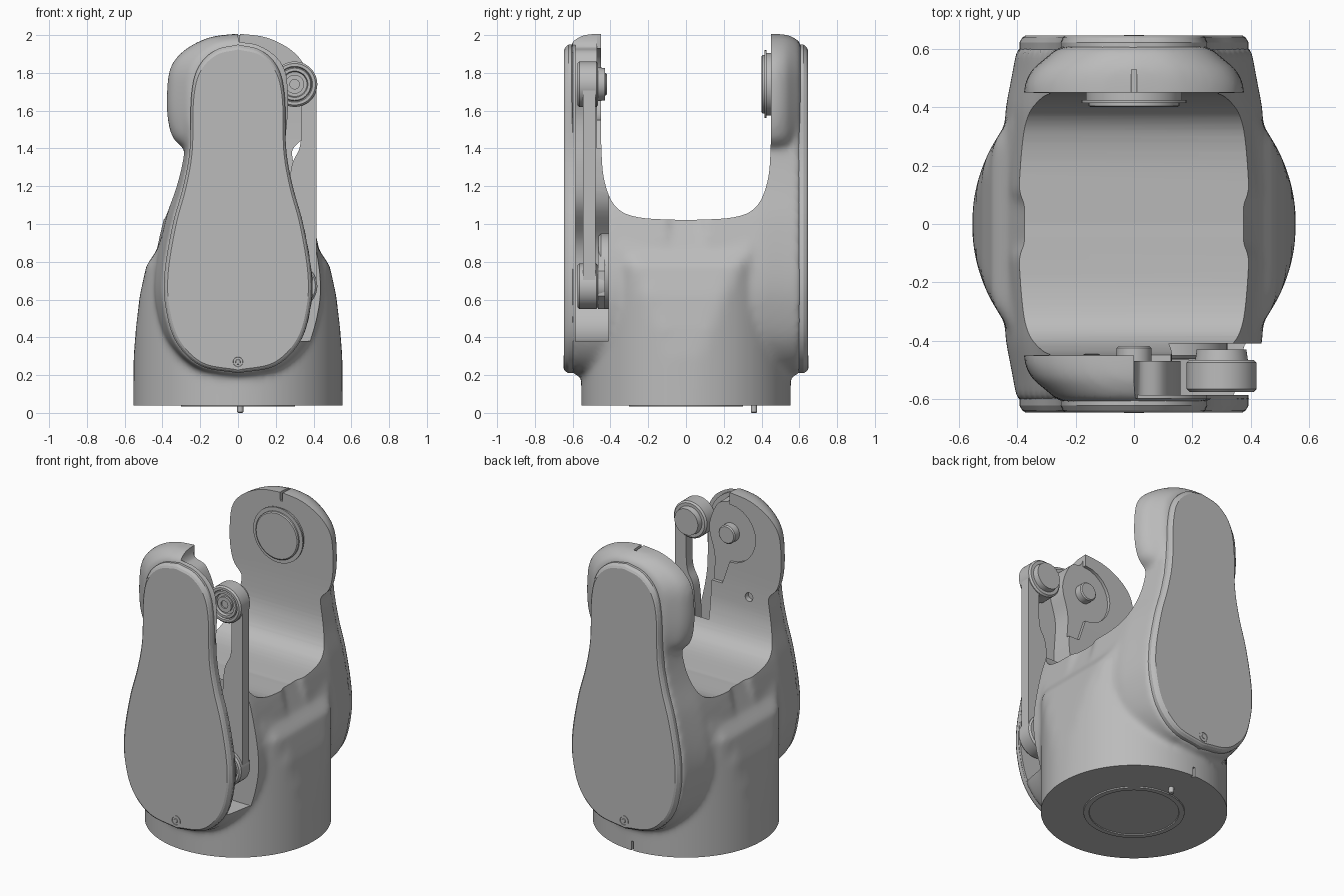
import bpy, bmesh, math
from mathutils import Vector

if "Cube" in bpy.data.objects:
    bpy.data.objects.remove(bpy.data.objects["Cube"])

grey = bpy.data.materials.new("light_grey")
grey.use_nodes = True
colour = (0.5, 0.5, 0.5, 1)
grey.diffuse_color = colour
grey.node_tree.nodes["Principled BSDF"].inputs["Base Color"].default_value = colour


def loft(name, rings):
    """Skin a list of equal-length closed rings and cap both ends."""
    bm = bmesh.new()
    loops = [[bm.verts.new(p) for p in ring] for ring in rings]
    n = len(loops[0])
    for a, b in zip(loops, loops[1:]):
        for i in range(n):
            j = (i + 1) % n
            bm.faces.new((a[i], a[j], b[j], b[i]))
    bm.faces.new(loops[0])
    bm.faces.new(loops[-1])
    bmesh.ops.recalc_face_normals(bm, faces=bm.faces)
    mesh = bpy.data.meshes.new(name)
    bm.to_mesh(mesh)
    bm.free()
    mesh.materials.append(grey)
    ob = bpy.data.objects.new(name, mesh)
    bpy.context.collection.objects.link(ob)
    return ob


def curve(pts, steps=6):
    """Smooth open curve through the points."""
    p = [Vector(q) for q in pts]
    p = [2 * p[0] - p[1]] + p + [2 * p[-1] - p[-2]]
    out = []
    for a, b, c, d in zip(p, p[1:], p[2:], p[3:]):
        for k in range(steps):
            t = k / steps
            out.append(0.5 * (2 * b + (c - a) * t + (2 * a - 5 * b + 4 * c - d) * t ** 2
                              + (3 * b - a - 3 * c + d) * t ** 3))
    return out + [p[-2]]


def mirrored(half):
    """Close a half outline that runs from the centre line back to it."""
    return half + [Vector((-q.x, q.y)) for q in half[-2:0:-1]]


def section(outline, y, sx=1, sz=1, mid=0):
    return [(q[0] * sx, y, mid + (q[1] - mid) * sz) for q in outline]


def prism(name, outline, y0, y1):
    return loft(name, [section(outline, y0), section(outline, y1)])


def turn(name, x, z, steps, n=48):
    """Round part on an axis along y from (y, radius) steps."""
    return loft(name, [[(x + r * math.cos(math.tau * i / n), y, z + r * math.sin(math.tau * i / n))
                        for i in range(n)] for y, r in steps])


def upright(name, x, y, steps, n=48):
    """Round part on a vertical axis from (z, radius) steps."""
    return loft(name, [[(x + r * math.cos(math.tau * i / n), y + r * math.sin(math.tau * i / n), z)
                        for i in range(n)] for z, r in steps])


def smooth(ob, angle=35):
    bpy.ops.object.select_all(action='DESELECT')
    ob.select_set(True)
    bpy.context.view_layer.objects.active = ob
    bpy.ops.object.shade_smooth_by_angle(angle=math.radians(angle))


def bake(ob):
    """Apply all modifiers."""
    dg = bpy.context.evaluated_depsgraph_get()
    mesh = bpy.data.meshes.new_from_object(ob.evaluated_get(dg))
    ob.modifiers.clear()
    ob.data = mesh


def cut(ob, cutter):
    m = ob.modifiers.new("cut", 'BOOLEAN')
    m.operation, m.solver, m.object = 'DIFFERENCE', 'EXACT', cutter
    bake(ob)
    bpy.data.objects.remove(cutter)


# Outlines
drop = mirrored(curve([(0, 1.95), (.12, 1.92), (.21, 1.83), (.247, 1.68), (.255, 1.4), (.29, 1.2),
                       (.345, 1), (.388, .75), (.385, .57), (.33, .38), (.2, .25), (0, .21)]))
pad = mirrored(curve([(0, 2.005), (.15, 1.985), (.28, 1.92), (.355, 1.83), (.375, 1.7), (.37, 1.55),
                      (.33, 1.44), (.22, 1.39), (0, 1.37)]))

# Round base whose sides pinch in towards the arms
widths = [(-.1, .555), (.3, .552), (.45, .54), (.62, .52), (.78, .485), (.86, .43), (1.02, .375), (1.25, .31)]
rings = []
for z, w in widths:
    ring = []
    for i in range(96):
        a = math.tau * i / 96
        ring.append((max(-w, min(w, .555 * math.cos(a))), .555 * math.sin(a), z))
    rings.append(ring)
body = loft("fork_body", rings)

# Drop-shaped cheeks and arm pads, front and back
blend = []
for s in (-1, 1):
    blend.append(loft("cheek", [section(drop, s * y, k, h, .85) for y, k, h in
                                ((.1, 1.16, 1.03), (.4, 1.12, 1.03), (.52, 1.06, 1.03), (.61, 1.02, 1.01))]))
    blend.append(loft("pad", [section(pad, s * y, k, h, 1.7) for y, k, h in
                              ((.3, 1.01, 1.01), (.48, 1, 1.01), (.53, .93, 1), (.57, .8, .95), (.605, .69, .87))]))
bpy.ops.object.select_all(action='DESELECT')
for ob in blend + [body]:
    ob.select_set(True)
bpy.context.view_layer.objects.active = body
bpy.ops.object.join()
m = body.modifiers.new("merge", 'REMESH')
m.mode, m.voxel_size = 'VOXEL', .018
m = body.modifiers.new("soften", 'SMOOTH')
m.factor, m.iterations = .5, 9
bake(body)

# Saddle between the arms
side = curve([(.45, 2.2), (.45, 1.7), (.448, 1.4), (.43, 1.22), (.37, 1.09), (.25, 1.035), (0, 1.02)])
side = side + [Vector((-q.x, q.y)) for q in side[-2::-1]]
cut(body, loft("saddle_cutter", [[(x, q.x, q.y) for q in side] for x in (-1, 1)]))
# Flat underside
cut(body, upright("floor_cutter", 0, 0, [(-.3, 1), (.04, 1)]))

# Linkage pocket in the front arm, open to the side
pocket = curve([(0, 2.1), (.01, 1.95), (.1, 1.9), (.16, 1.74), (.12, 1.55), (.13, 1.3), (.1, 1.1),
                (-.06, .9), (-.08, .7), (0, .5), (.15, .4), (.36, .38), (.8, .4)]) + [Vector((.8, 2.1))]
cut(body, prism("pocket_cutter", pocket, -.598, -.41))
# Recess around the front pivot
sector = [(0, 2.1), (0, 1.93)] + [(.19 * math.cos(a), 1.74 + .19 * math.sin(a)) for a in
          [math.radians(90 + 15 * i) for i in range(13)]] + [(.05, 1.4), (.4, 1.4), (.4, 2.1)]
cut(body, prism("pivot_cutter", sector, -.47, -.3))
# Index notches on the back arm and base, and the arm screw hole
cut(body, prism("notch_cutter", [(-.008, 1.95), (.008, 1.95), (.012, 2.1), (-.012, 2.1)], .4, .53))
cut(body, prism("mark_cutter", [(-.008, 0), (.008, 0), (.008, .1), (-.008, .1)], .535, .7))
cut(body, turn("hole_cutter", -.145, 1.36, [(-.48, .028), (-.4, .028)], 20))
smooth(body, 40)

# Cover plates with their screws
for s, label in ((-1, "front"), (1, "back")):
    cover = loft(label + "_cover", [section(drop, s * y, k, h, .9) for y, k, h in
                                    ((.585, 1, 1), (.622, 1, 1), (.638, .975, .987), (.645, .95, .975))])
    smooth(cover, 20)
    screw = turn(label + "_cover_screw", 0, .27, [(s * y, r) for y, r in
                 ((.6, .034), (.648, .034), (.648, .026), (.643, .024), (.643, .014), (.648, .012))], 24)
    smooth(screw)

# Back arm bearing with a thin flange
smooth(turn("back_bearing", 0, 1.74, [(.47, .165), (.425, .165), (.425, .18), (.415, .18),
                                      (.415, .155), (.405, .155), (.4, .148)]))
# Front pivot pin
smooth(turn("front_pivot_pin", 0, 1.74, [(-.5, .06), (-.425, .06), (-.418, .053)], 32))

# Linkage bar with an eye at each end
inner = curve([(.335, 1.74), (.335, 1.5), (.325, 1.4), (.285, 1.31), (.27, 1.15), (.27, .9), (.25, .67)])
smooth(prism("link_bar", inner + [Vector((.415, .67)), Vector((.415, 1.74))], -.545, -.48))
for z, label in ((1.74, "upper"), (.67, "lower")):
    smooth(turn(label + "_link_eye", .3, z, [
        (-.555, .03), (-.555, .065), (-.572, .07), (-.572, .085), (-.565, .09), (-.575, .095), (-.575, .11),
        (-.565, .12), (-.475, .12), (-.465, .11), (-.465, .09), (-.43, .085), (-.43, .06)]))
    turn(label + "_link_bolt", .3, z, [(-.54, .05), (-.57, .05), (-.57, .025), (-.56, .025)], 6 if z < 1 else 24)

# Drive crank behind the lower eye
smooth(turn("crank_disc", .12, .75, [(-.4, .2), (-.45, .2), (-.462, .188)]))
prism("crank_arm", [(.05, .56), (.3, .55), (.38, .62), (.38, .75), (.25, .88)], -.465, -.43)

# Mounting ring and locating pin underneath
smooth(upright("base_ring", 0, 0, [(.05, .305), (.033, .3), (.033, .268), (.039, .266)], 64))
smooth(upright("locating_pin", .012, .36, [(.06, .016), (.004, .016), (0, .012)], 16))
